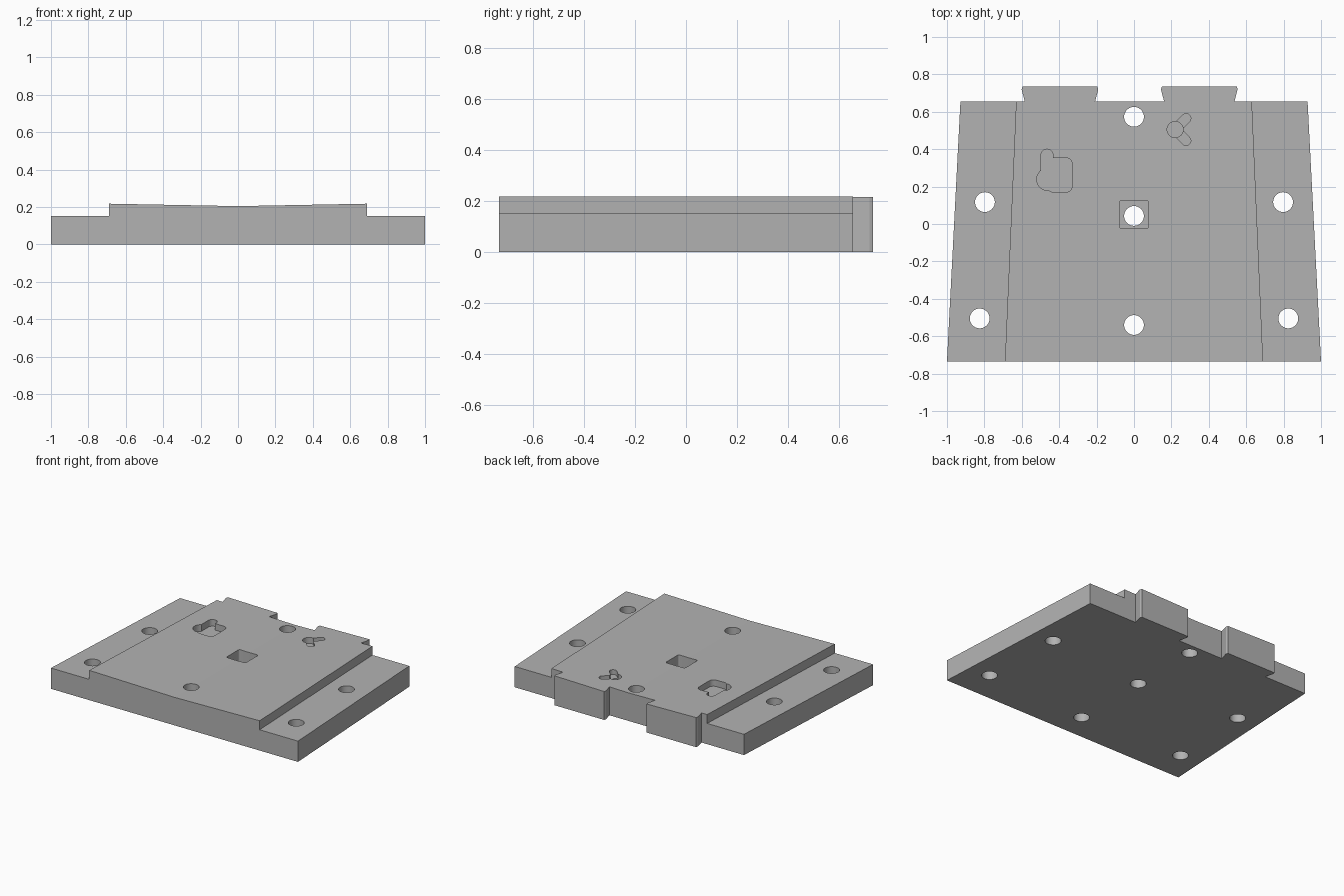
import bpy, bmesh, math

cube = bpy.data.objects.get("Cube")
if cube:
    bpy.data.objects.remove(cube, do_unlink=True)

grey = bpy.data.materials.new("plain grey")
grey.use_nodes = True
colour = (0.45, 0.45, 0.45, 1)
grey.diffuse_color = colour
grey.node_tree.nodes["Principled BSDF"].inputs["Base Color"].default_value = colour


def top_z(x):
    """Shallow valley of the raised deck."""
    return 0.205 + 0.0188 * abs(x)


def loft(name, first, second):
    """Closed solid between two matching rings of points."""
    bm = bmesh.new()
    a = [bm.verts.new(p) for p in first]
    b = [bm.verts.new(p) for p in second]
    bm.faces.new(a)
    bm.faces.new(b[::-1])
    for i in range(len(a)):
        j = (i + 1) % len(a)
        bm.faces.new((a[i], b[i], b[j], a[j]))
    bmesh.ops.recalc_face_normals(bm, faces=bm.faces)
    mesh = bpy.data.meshes.new(name)
    bm.to_mesh(mesh)
    bm.free()
    mesh.materials.append(grey)
    obj = bpy.data.objects.new(name, mesh)
    bpy.context.collection.objects.link(obj)
    return obj


def prism(name, outline, low, high=0.3):
    return loft(name, [(x, y, low) for x, y in outline], [(x, y, high) for x, y in outline])


def circle(cx, cy, r, n=32):
    return [(cx + r * math.cos(i * math.tau / n), cy + r * math.sin(i * math.tau / n)) for i in range(n)]


def rounded(cx, cy, w, h, r, turn=0, n=6):
    """Rounded rectangle, optionally turned about its centre."""
    pts = []
    for q, (sx, sy) in enumerate(((1, 1), (-1, 1), (-1, -1), (1, -1))):
        for k in range(n + 1):
            t = (q + k / n) * math.pi / 2
            x = sx * (w / 2 - r) + r * math.cos(t)
            y = sy * (h / 2 - r) + r * math.sin(t)
            pts.append((cx + x * math.cos(turn) - y * math.sin(turn),
                        cy + x * math.sin(turn) + y * math.cos(turn)))
    return pts


def combine(target, tool, operation):
    """Boolean the tool into the target and discard it."""
    mod = target.modifiers.new("combine", "BOOLEAN")
    mod.object, mod.operation, mod.solver = tool, operation, "EXACT"
    graph = bpy.context.evaluated_depsgraph_get()
    graph.update()
    mesh = bpy.data.meshes.new_from_object(target.evaluated_get(graph))
    target.modifiers.clear()
    target.data = mesh
    bpy.data.objects.remove(tool, do_unlink=True)


def section(y, outer, inner):
    """Stepped cross-section with a raised middle."""
    right = [(outer, 0), (outer, 0.152), (inner, 0.152), (inner, top_z(inner))]
    ring = right + [(0, top_z(0))] + [(-x, z) for x, z in right[::-1]]
    return [(x, y, z) for x, z in ring]


# Tapered plate with the raised deck
back = 0.655
plate = loft("stepped_plate", section(-0.735, 1, 0.69), section(back, 0.928, 0.63))

# Dovetail tabs on the back edge
for cx in (-0.396, 0.349):
    plan = [(cx - 0.188, back), (cx - 0.205, 0.72), (cx - 0.2, 0.735),
            (cx + 0.2, 0.735), (cx + 0.205, 0.72), (cx + 0.188, back)]
    tab = loft("tab", [(x, y, 0) for x, y in plan], [(x, y, top_z(x)) for x, y in plan])
    combine(plate, tab, "UNION")

# Square pocket around the middle hole
combine(plate, prism("square_pocket", rounded(0, 0.05, 0.156, 0.15, 0.012), 0.105), "DIFFERENCE")

# Lobed pocket
for shape in (rounded(-0.465, 0.32, 0.064, 0.16, 0.031),
              rounded(-0.397, 0.262, 0.134, 0.185, 0.035),
              circle(-0.46, 0.239, 0.06)):
    combine(plate, prism("lobed_pocket", shape, 0.165), "DIFFERENCE")

# Round pocket with two slanted arms
for side in (-1, 1):
    arm = rounded(0.252, 0.505 + side * 0.033, 0.125, 0.05, 0.024, side * math.pi / 4)
    combine(plate, prism("pocket_arm", arm, 0.175), "DIFFERENCE")
combine(plate, prism("round_pocket", circle(0.22, 0.505, 0.043), 0.165), "DIFFERENCE")

# Through holes
for x, y in ((0, 0.573), (0, 0.043), (0, -0.54), (-0.797, 0.117),
             (0.797, 0.117), (-0.825, -0.505), (0.825, -0.505)):
    combine(plate, prism("hole", circle(x, y, 0.053), -0.1), "DIFFERENCE")

# Smooth the hole walls, keep edges sharp
bpy.ops.object.select_all(action="DESELECT")
plate.select_set(True)
bpy.context.view_layer.objects.active = plate
bpy.ops.object.shade_smooth_by_angle(angle=math.radians(25))
for poly in plate.data.polygons:
    if abs(poly.normal.z) > 0.5:
        poly.use_smooth = False
